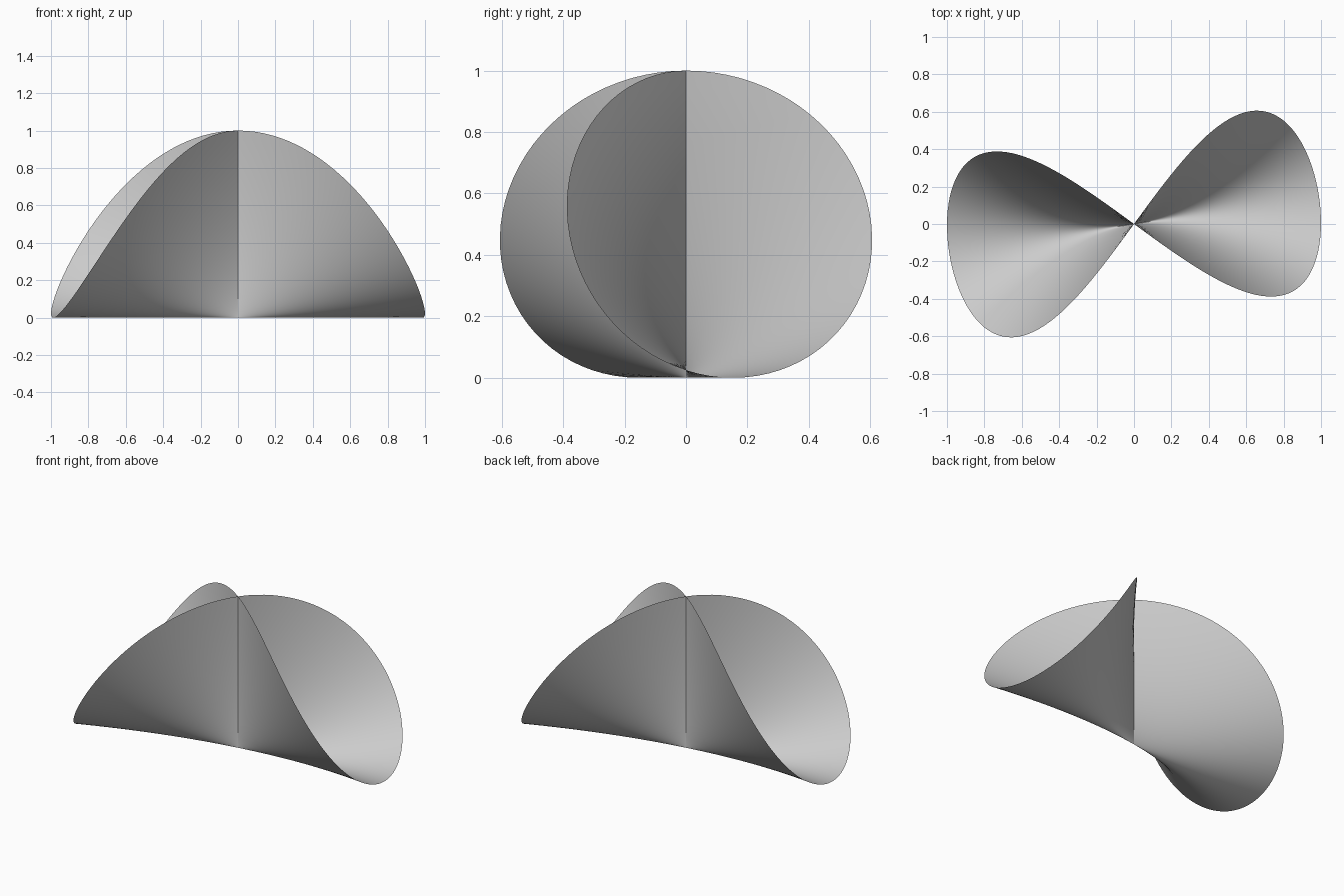
import bpy, bmesh, math
from mathutils import Matrix

if "Cube" in bpy.data.objects:
    bpy.data.objects.remove(bpy.data.objects["Cube"])

SEGMENTS = 160   # steps around the disk
RINGS = 40       # steps from the pinch point to the rim
TURN = 0.155     # twist of the whole sheet about z


def sheet(s, r):
    # pinched sheet y^2 = x^2 z, cut off by the unit sphere at r = 1
    u, v = r * math.cos(s), r * math.sin(s)
    return (v, u * v, u * u)


# folded sheet: a unit disk mapped onto the self-crossing surface
bm = bmesh.new()
centre = bm.verts.new((0, 0, 0))
rays = []
for i in range(SEGMENTS):
    s = 2 * math.pi * i / SEGMENTS
    rays.append([bm.verts.new(sheet(s, k / RINGS)) for k in range(1, RINGS + 1)])
for i in range(SEGMENTS):
    a, b = rays[i], rays[(i + 1) % SEGMENTS]
    bm.faces.new((centre, a[0], b[0]))
    for k in range(RINGS - 1):
        bm.faces.new((a[k], a[k + 1], b[k + 1], b[k]))
bmesh.ops.rotate(bm, verts=bm.verts, cent=(0, 0, 0),
                 matrix=Matrix.Rotation(TURN, 3, 'Z'))
for f in bm.faces:
    f.smooth = True

mesh = bpy.data.meshes.new("folded_sheet")
bm.to_mesh(mesh)
bm.free()

# plain grey
grey = bpy.data.materials.new("light grey")
grey.diffuse_color = (0.6, 0.6, 0.6, 1)
grey.use_nodes = True
grey.node_tree.nodes["Principled BSDF"].inputs["Base Color"].default_value = grey.diffuse_color
mesh.materials.append(grey)
obj = bpy.data.objects.new("folded_sheet", mesh)
bpy.context.collection.objects.link(obj)
